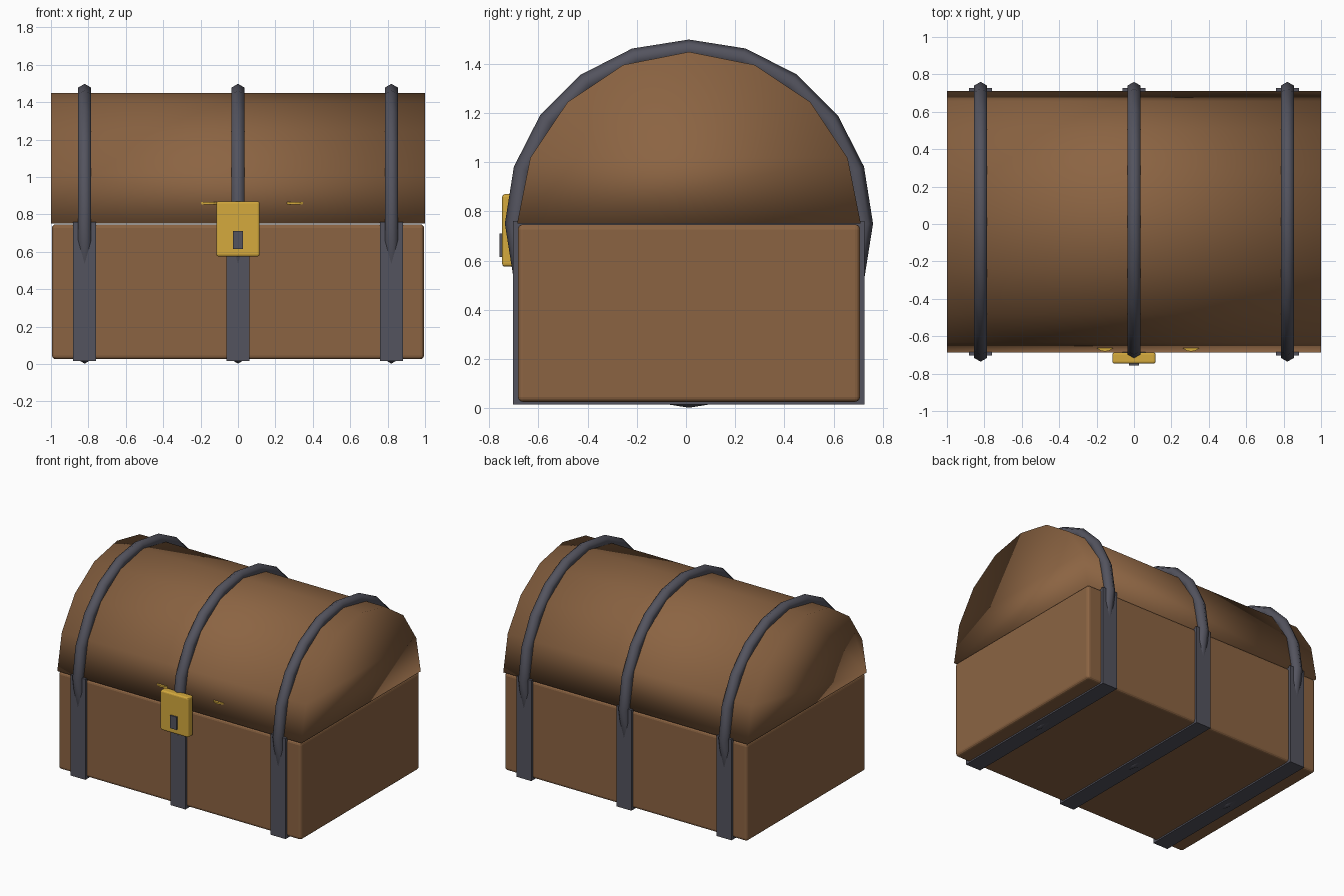
import bpy
import bmesh
import math
from mathutils import Matrix

if "Cube" in bpy.data.objects:
    bpy.data.objects.remove(bpy.data.objects["Cube"], do_unlink=True)

CY, SEAM = 0.012, 0.75   # shared axis of the lid and hoops


def make_material(name, rgb):
    m = bpy.data.materials.new(name)
    m.use_nodes = True
    m.diffuse_color = (*rgb, 1)
    m.node_tree.nodes["Principled BSDF"].inputs["Base Color"].default_value = (*rgb, 1)
    return m


wood = make_material("brown wood", (0.26, 0.127, 0.055))
iron = make_material("dark iron", (0.087, 0.087, 0.112))
gold = make_material("gold", (0.66, 0.40, 0.047))


def add_object(name, bm, mat, smooth=False):
    bmesh.ops.recalc_face_normals(bm, faces=bm.faces)
    for f in bm.faces:
        f.smooth = smooth
    mesh = bpy.data.meshes.new(name)
    bm.to_mesh(mesh)
    bm.free()
    mesh.materials.append(mat)
    ob = bpy.data.objects.new(name, mesh)
    bpy.context.collection.objects.link(ob)
    return ob


def box(name, lo, hi, mat, bevel=0):
    bm = bmesh.new()
    size = [b - a for a, b in zip(lo, hi)]
    mid = [(a + b) / 2 for a, b in zip(lo, hi)]
    bmesh.ops.create_cube(bm, size=1, matrix=Matrix.Translation(mid) @ Matrix.Diagonal((*size, 1)))
    ob = add_object(name, bm, mat)
    if bevel:
        mod = ob.modifiers.new("rounded edges", "BEVEL")
        mod.width, mod.segments = bevel, 3
    return ob


def hoop(name, x, major, minor, steps, sides):
    # Ring around the x axis, built by linking rings of a hexagonal section
    bm = bmesh.new()
    rings = []
    for i in range(steps):
        a = math.tau * i / steps
        ring = []
        for j in range(sides):
            b = math.tau * j / sides
            r = major + minor * math.cos(b)
            ring.append(bm.verts.new((x + minor * math.sin(b), CY + r * math.cos(a), SEAM + r * math.sin(a))))
        rings.append(ring)
    for i in range(steps):
        p, q = rings[i], rings[(i + 1) % steps]
        for j in range(sides):
            k = (j + 1) % sides
            bm.faces.new((p[j], p[k], q[k], q[j]))
    return add_object(name, bm, iron, smooth=True)


# Chest body
box("body", (-0.995, CY - 0.695, 0.026), (0.995, CY + 0.695, 0.747), wood, 0.02)

# Half-round lid, extruded along x
bm = bmesh.new()
arc = [math.pi * i / 8 for i in range(9)]
profile = bm.faces.new([bm.verts.new((-1, CY + 0.698 * math.cos(a), SEAM + 0.698 * math.sin(a))) for a in arc])
ext = bmesh.ops.extrude_face_region(bm, geom=[profile], use_keep_orig=True)
bmesh.ops.translate(bm, vec=(2, 0, 0), verts=[v for v in ext["geom"] if isinstance(v, bmesh.types.BMVert)])
add_object("lid", bm, wood, smooth=True)

# Iron straps and hoops
for side, x in (("right", -0.82), ("middle", 0), ("left", 0.82)):
    box(side + "_strap", (x - 0.061, CY - 0.714, 0.015), (x + 0.061, CY + 0.714, 0.76), iron)
    hoop(side + "_hoop", x, 0.708, 0.04, 20, 6)

# Lock with keyhole plate
box("lock", (-0.116, -0.747, 0.575), (0.116, -0.687, 0.87), gold, 0.012)
box("keyhole", (-0.026, -0.757, 0.615), (0.026, -0.74, 0.71), iron)

# Coins just breaking through the lid front
for name, x in (("right_coin", -0.155), ("left_coin", 0.305)):
    bm = bmesh.new()
    bmesh.ops.create_cone(bm, cap_ends=True, segments=16, radius1=0.06, radius2=0.06, depth=0.012,
                          matrix=Matrix.Translation((x, -0.622, 0.86)))
    add_object(name, bm, gold)
